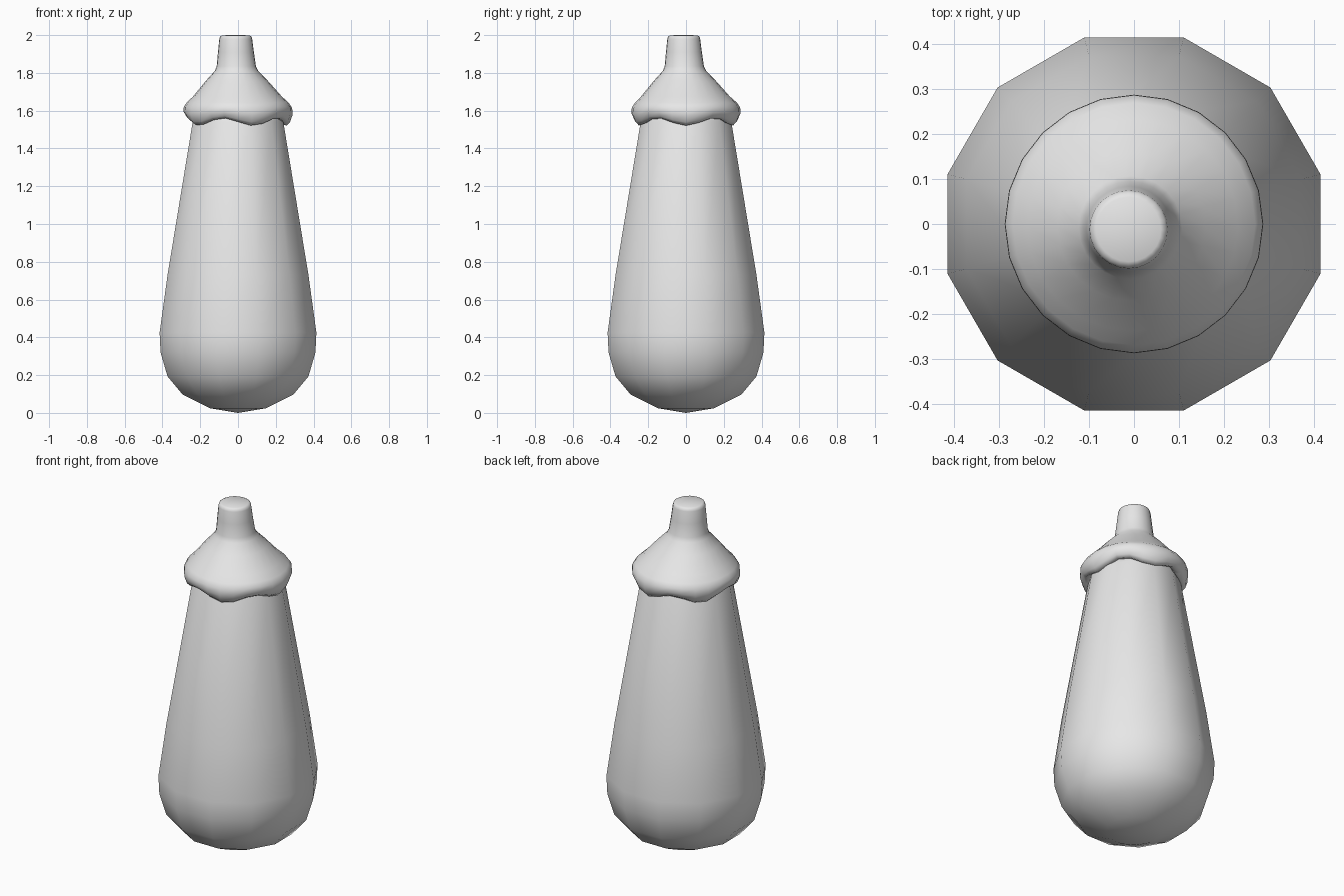
import bpy
import bmesh
from math import sin, cos, pi, radians

cube = bpy.data.objects.get("Cube")
if cube:
    bpy.data.objects.remove(cube, do_unlink=True)

grey = bpy.data.materials.new("plain grey")
grey.use_nodes = True
grey.diffuse_color = (0.8, 0.8, 0.8, 1)
grey.node_tree.nodes["Principled BSDF"].inputs["Base Color"].default_value = (0.8, 0.8, 0.8, 1)


def lathe(name, profile, sides, start=0.0, shape=None):
    """Revolve (radius, height, wave, shift) points; zero radius ends in a pole."""
    bm = bmesh.new()
    rings = []
    for r, z, wave, shift in profile:
        ring = []
        for i in range(1 if r == 0 else sides):
            a = start + 2 * pi * i / sides
            dz = wave * cos(5 * a)
            ring.append(bm.verts.new((r * cos(a) + shift, r * sin(a) + shift, z - dz)))
        rings.append(ring)
    for low, high in zip(rings, rings[1:]):
        for i in range(sides):
            j = (i + 1) % sides
            if len(low) == 1:
                bm.faces.new((low[0], high[j], high[i]))
            elif len(high) == 1:
                bm.faces.new((low[i], low[j], high[0]))
            else:
                bm.faces.new((low[i], low[j], high[j], high[i]))
    bmesh.ops.recalc_face_normals(bm, faces=bm.faces)
    for face in bm.faces:
        face.smooth = True
    mesh = bpy.data.meshes.new(name)
    bm.to_mesh(mesh)
    bm.free()
    mesh.materials.append(grey)
    obj = bpy.data.objects.new(name, mesh)
    bpy.context.collection.objects.link(obj)
    return obj


# Twelve-sided fruit body, given by its half width across the flats
flat = cos(radians(15))
body = [(0, 0), (0.146, 0.024), (0.294, 0.098), (0.373, 0.193), (0.41, 0.32),
        (0.415, 0.425), (0.373, 0.73), (0.24, 1.54), (0.2, 1.62), (0, 1.66)]
lathe("fruit_body", [(w / flat, z, 0, 0) for w, z in body], 12, radians(15))

# Leafy cap with a five-lobed rim, running up into the stem
cap = [(0.20, 1.58, 0.018, 0), (0.235, 1.548, 0.02, 0), (0.258, 1.541, 0.02, 0),
       (0.275, 1.555, 0.017, 0), (0.288, 1.585, 0.01, 0), (0.287, 1.617, 0.004, 0),
       (0.27, 1.642, 0.002, 0), (0.235, 1.675, 0, -0.003), (0.165, 1.757, 0, -0.006),
       (0.115, 1.81, 0, -0.008), (0.104, 1.835, 0, -0.009), (0.095, 1.91, 0, -0.011),
       (0.087, 1.98, 0, -0.012), (0.083, 1.993, 0, -0.012), (0.072, 1.999, 0, -0.012),
       (0, 2.0, 0, -0.012)]
lathe("cap_and_stem", cap, 24)
